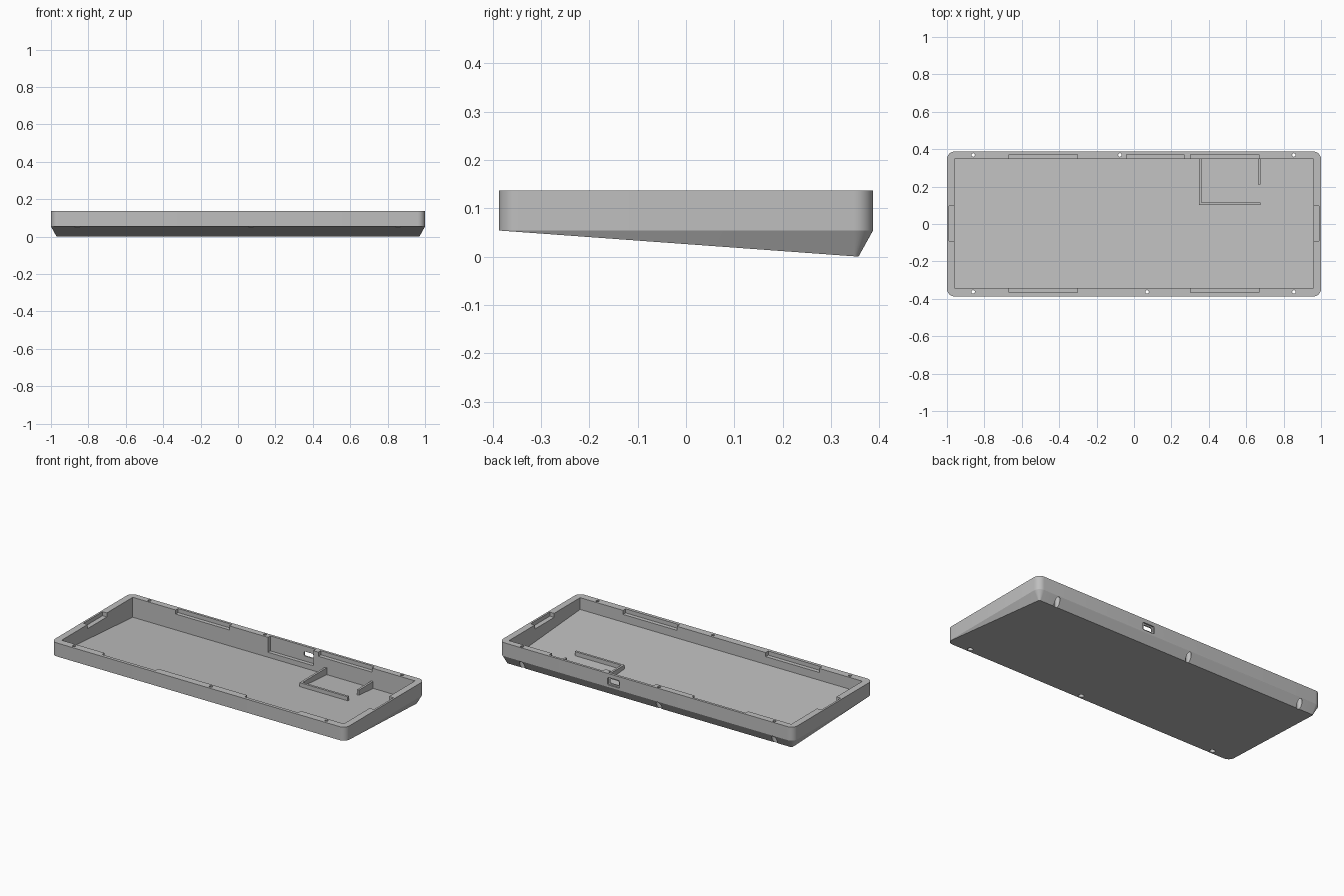
import bpy, bmesh, math
from mathutils import Matrix, Vector

cube = bpy.data.objects.get("Cube")
if cube:
    bpy.data.objects.remove(cube, do_unlink=True)

HX, HY, TOP = 1.0, 0.387, 0.137   # half width, half depth, rim height
EDGE, INSET = 0.054, 0.03         # chamfer height and how far it leans in
FLOOR = 0.014                     # floor thickness
IN_X, IN_F, IN_B = 0.959, -0.342, 0.348

grey = bpy.data.materials.new("light grey")
grey.use_nodes = True
grey.diffuse_color = (0.52, 0.52, 0.52, 1)
grey.node_tree.nodes["Principled BSDF"].inputs["Base Color"].default_value = grey.diffuse_color


def under(y):
    """Height of the sloping underside."""
    return EDGE * (HY - INSET - y) / (2 * HY - INSET)


def finish(name, bm):
    bmesh.ops.recalc_face_normals(bm, faces=bm.faces)
    mesh = bpy.data.meshes.new(name)
    bm.to_mesh(mesh)
    bm.free()
    mesh.materials.append(grey)
    ob = bpy.data.objects.new(name, mesh)
    bpy.context.collection.objects.link(ob)
    return ob


def box(name, x0, x1, y0, y1, z0, z1, lift=None, round_y=0):
    """Box; with lift its base runs parallel to the underside."""
    bm = bmesh.new()
    bmesh.ops.create_cube(bm, size=1)
    for v in bm.verts:
        x, y, z = v.co
        v.co = (x0 if x < 0 else x1, y0 if y < 0 else y1, z0 if z < 0 else z1)
        if lift is not None and z < 0:
            v.co.z = under(v.co.y) + lift
    if round_y:
        edges = [e for e in bm.edges
                 if abs((e.verts[0].co - e.verts[1].co).normalized().y) > 0.9]
        bmesh.ops.bevel(bm, geom=edges, offset=round_y, segments=4,
                        profile=0.5, affect='EDGES')
    return finish(name, bm)


def cylinder(name, x, y, r, z0, z1, n):
    bm = bmesh.new()
    bmesh.ops.create_cone(bm, cap_ends=True, segments=n, radius1=r, radius2=r,
                          depth=z1 - z0,
                          matrix=Matrix.Translation((x, y, (z0 + z1) / 2)))
    return finish(name, bm)


def cut(body, cutter):
    mod = body.modifiers.new("cut", 'BOOLEAN')
    mod.operation, mod.solver, mod.object = 'DIFFERENCE', 'EXACT', cutter
    bpy.context.view_layer.objects.active = body
    bpy.ops.object.modifier_apply(modifier=mod.name)
    bpy.data.objects.remove(cutter, do_unlink=True)


# Outer shell: rounded rectangle, with sides leaning in to a sloping base
def make_shell(radius=0.04, steps=8):
    bm = bmesh.new()
    rings = [[], [], []]
    for q, (sx, sy) in enumerate([(1, 1), (-1, 1), (-1, -1), (1, -1)]):
        for i in range(steps + 1):
            a = math.pi / 2 * (q + i / steps)
            n = Vector((math.cos(a), math.sin(a), 0))
            p = Vector((sx * (HX - radius), sy * (HY - radius), 0)) + n * radius
            t = (HY + p.y) / (2 * HY - INSET + INSET * n.y)
            low = p - n * INSET * t
            rings[0].append(bm.verts.new((low.x, low.y, EDGE * (1 - t))))
            rings[1].append(bm.verts.new((p.x, p.y, EDGE)))
            rings[2].append(bm.verts.new((p.x, p.y, TOP)))
    count = len(rings[0])
    for a, b in zip(rings, rings[1:]):
        for i in range(count):
            j = (i + 1) % count
            bm.faces.new((a[i], a[j], b[j], b[i]))
    bm.faces.new(rings[0])
    bm.faces.new(rings[2])
    bmesh.ops.remove_doubles(bm, verts=bm.verts, dist=1e-5)
    return finish("case_shell", bm)


shell = make_shell()

# Main tray hollow
cut(shell, box("tray_cutter", -IN_X, IN_X, IN_F, IN_B, 0, 0.2, lift=FLOOR))

# Clip notches around the rim
NOTCH = TOP - 0.025
for s in (-1, 1):
    xa, xb = sorted((s * 0.302, s * 0.667))
    cut(shell, box("back_notch", xa, xb, 0.3, 0.372, NOTCH, 0.2))
    cut(shell, box("front_notch", xa, xb, -0.367, -0.3, NOTCH, 0.2))
    xa, xb = sorted((s * 0.9, s * 0.988))
    cut(shell, box("side_notch", xa, xb, -0.09, 0.097, NOTCH, 0.2))

# Socket pocket inside the back wall, outer recess and port opening
cut(shell, box("pocket_cutter", -0.04, 0.268, 0.3, 0.371, 0.045, 0.2))
cut(shell, box("recess_cutter", 0.18, 0.262, 0.379, 0.42, 0.067, 0.113, round_y=0.008))
cut(shell, box("port_cutter", 0.19, 0.252, 0.33, 0.42, 0.076, 0.104, round_y=0.008))

# Screw holes, counterbored from below
for y, xs, bore in ((0.369, (-0.86, -0.075, 0.855), 0.07),
                    (-0.363, (-0.86, 0.07, 0.855), 0.09)):
    for x in xs:
        cut(shell, cylinder("screw_cutter", x, y, 0.01, -0.1, 0.2, 8))
        cut(shell, cylinder("bore_cutter", x, y, 0.016, -0.1, bore, 20))

# Low walls of the compartment on the tray floor
SINK, WALL_TOP = FLOOR - 0.005, 0.057
walls = [
    box("compartment_left_wall", 0.347, 0.36, 0.101, 0.351, 0, WALL_TOP, lift=SINK),
    box("compartment_front_wall", 0.36, 0.675, 0.101, 0.115, 0, WALL_TOP, lift=SINK),
    box("compartment_right_wall", 0.662, 0.675, 0.21, 0.351, 0, WALL_TOP, lift=SINK),
]

# Smooth rounded corners, keep the rest crisp
bpy.ops.object.select_all(action='DESELECT')
shell.select_set(True)
bpy.context.view_layer.objects.active = shell
bpy.ops.object.shade_smooth_by_angle(angle=math.radians(20))
